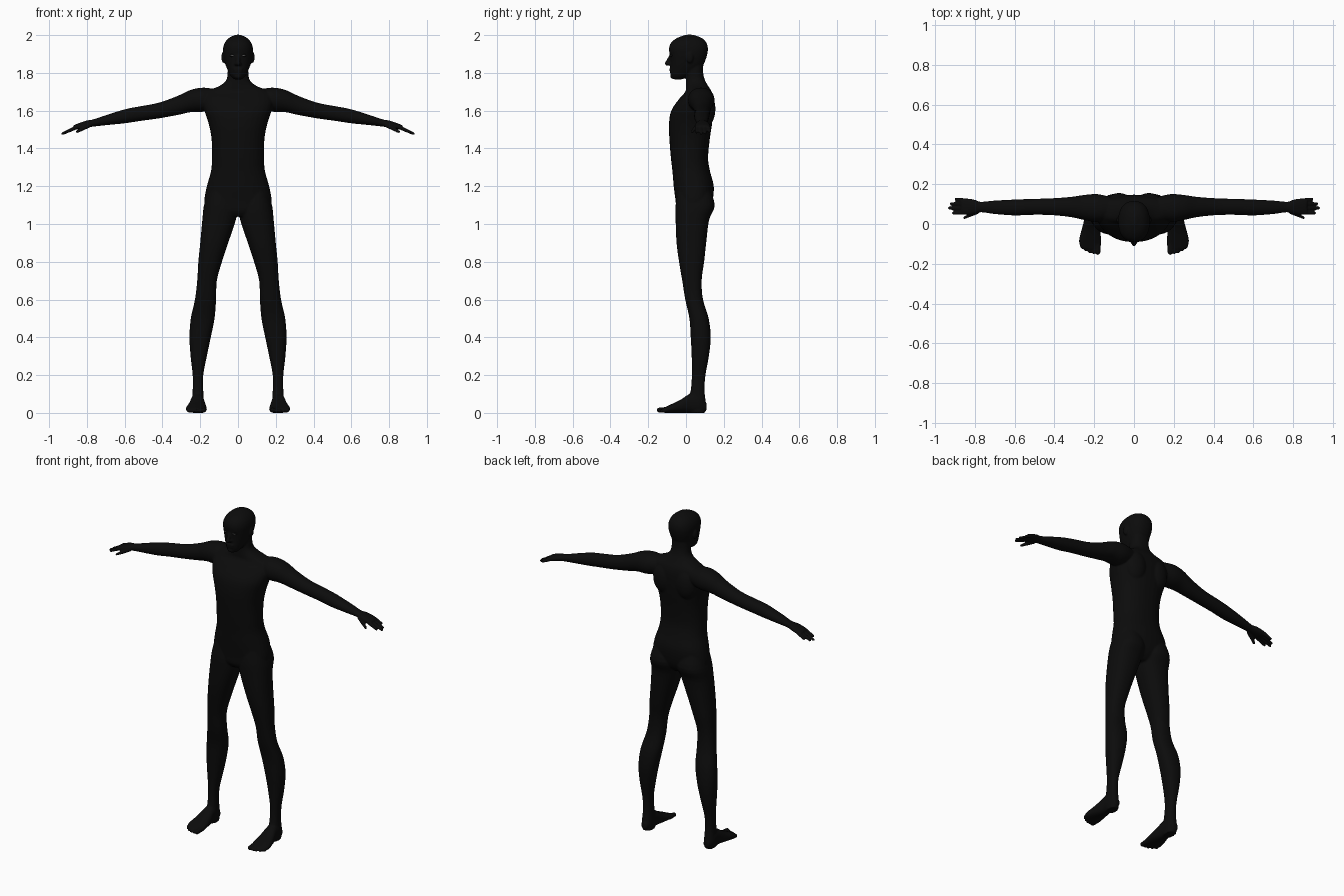
import bpy
import bmesh
import math
from mathutils import Matrix, Vector

cube = bpy.data.objects.get("Cube")
if cube:
    bpy.data.objects.remove(cube, do_unlink=True)


def make_material(name, value):
    mat = bpy.data.materials.new(name)
    mat.use_nodes = True
    colour = (value, value, value, 1)
    mat.diffuse_color = colour
    mat.node_tree.nodes["Principled BSDF"].inputs["Base Color"].default_value = colour
    return mat


black = make_material("matte black", .0035)
grey = make_material("eye grey", .25)


def smooth_rows(rows, steps=4):
    """Pass a smooth curve through the cross-section sizes."""
    rows = [Vector(r) for r in rows]
    result = []
    for i in range(len(rows) - 1):
        p, q = rows[i], rows[i + 1]
        before, after = rows[max(i - 1, 0)], rows[min(i + 2, len(rows) - 1)]
        for k in range(steps):
            t = k / steps
            result.append(p + (q - p) * t + t * (1 - t) * (
                (1 - t) * ((q - before) / 2 - (q - p))
                - t * ((after - p) / 2 - (q - p))))
    return result + [rows[-1]]


def loft(bm, rows, axis, side=1, power=2.3, count=32):
    """Rows hold a position on the axis, then low and high of both other axes."""
    order = {"x": (0, 2, 1), "y": (1, 0, 2), "z": (2, 0, 1)}[axis]
    rings = []
    for pos, u0, u1, v0, v1 in smooth_rows(rows):
        ring = []
        for k in range(count):
            a = math.tau * k / count
            c, s = math.cos(a), math.sin(a)
            u = math.copysign(abs(c) ** (2 / power), c)
            v = math.copysign(abs(s) ** (2 / power), s)
            co = Vector((0, 0, 0))
            co[order[0]] = pos
            co[order[1]] = (u0 + u1 + u * (u1 - u0)) / 2
            co[order[2]] = (v0 + v1 + v * (v1 - v0)) / 2
            co.x *= side
            ring.append(bm.verts.new(co))
        rings.append(ring)
    faces = [bm.faces.new(rings[0]), bm.faces.new(rings[-1][::-1])]
    for low, high in zip(rings, rings[1:]):
        for k in range(count):
            n = (k + 1) % count
            faces.append(bm.faces.new((low[k], high[k], high[n], low[n])))
    bmesh.ops.recalc_face_normals(bm, faces=faces)


def ball(bm, centre, size, side=1):
    x, y, z = centre
    place = Matrix.Translation((x * side, y, z)) @ Matrix.Diagonal((*size, 1))
    bmesh.ops.create_icosphere(bm, subdivisions=3, radius=1, matrix=place)


def digit(bm, start, end, r0, r1, side=1, beads=9):
    """Rounded, tapering rod for fingers, toes and facial features."""
    start, end = Vector(start), Vector(end)
    for k in range(beads):
        t = k / (beads - 1)
        ball(bm, start.lerp(end, t), [r0 + (r1 - r0) * t] * 3, side)


def finish(bm, name, mat):
    mesh = bpy.data.meshes.new(name)
    bm.to_mesh(mesh)
    bm.free()
    mesh.materials.append(mat)
    mesh.shade_smooth()
    obj = bpy.data.objects.new(name, mesh)
    bpy.context.collection.objects.link(obj)
    return obj


# Torso and neck: height, half width, front, back
torso = [
    (1.04, .09, -.03, .09),
    (1.07, .16, -.05, .12),
    (1.12, .178, -.055, .14),
    (1.2, .165, -.065, .147),
    (1.28, .143, -.072, .127),
    (1.35, .138, -.08, .117),
    (1.45, .14, -.088, .126),
    (1.53, .155, -.09, .138),
    (1.6, .178, -.078, .145),
    (1.66, .19, -.038, .145),
    (1.7, .17, -.004, .136),
    (1.73, .1, .0, .118),
    (1.76, .063, .0, .101),
    (1.8, .055, .0, .091),
    (1.85, .054, .0, .092),
]
# Head: height, half width, front, back
head = [
    (1.766, .022, -.066, -.02),
    (1.785, .04, -.08, .02),
    (1.81, .053, -.084, .06),
    (1.84, .065, -.083, .09),
    (1.87, .073, -.084, .104),
    (1.9, .078, -.087, .113),
    (1.93, .079, -.09, .116),
    (1.96, .07, -.079, .108),
    (1.985, .048, -.047, .083),
    (2.002, .012, .0, .038),
]
# Leg: height, inner, outer, front, back
leg = [
    (1.2, .03, .15, -.04, .12),
    (1.1, .003, .18, -.055, .152),
    (1.02, .012, .189, -.055, .122),
    (.9, .052, .2, -.05, .107),
    (.8, .085, .21, -.037, .096),
    (.7, .112, .216, -.02, .083),
    (.6, .116, .228, -.004, .09),
    (.5, .124, .25, .018, .12),
    (.4, .144, .257, .025, .131),
    (.3, .165, .251, .03, .121),
    (.2, .184, .24, .031, .103),
    (.12, .184, .24, .025, .098),
    (.05, .18, .245, .01, .105),
    (.0, .183, .24, .02, .1),
]
# Foot: depth, inner, outer, bottom, top
foot = [
    (.109, .195, .23, .012, .05),
    (.07, .182, .246, .0, .1),
    (.02, .178, .251, .0, .1),
    (-.03, .17, .264, .0, .069),
    (-.08, .165, .276, .0, .045),
    (-.112, .166, .272, .0, .03),
    (-.125, .17, .262, .003, .024),
]
# Arm and palm: reach, bottom, top, front, back
arm = [
    (.1, 1.62, 1.71, .03, .13),
    (.18, 1.595, 1.722, .01, .15),
    (.25, 1.592, 1.71, .02, .146),
    (.32, 1.577, 1.678, .035, .136),
    (.42, 1.559, 1.642, .045, .129),
    (.52, 1.545, 1.623, .046, .126),
    (.6, 1.533, 1.607, .043, .123),
    (.7, 1.523, 1.576, .05, .118),
    (.77, 1.515, 1.553, .059, .112),
    (.8, 1.51, 1.548, .051, .122),
    (.84, 1.502, 1.535, .045, .129),
    (.87, 1.499, 1.523, .048, .127),
]

body = bmesh.new()
for rows in (torso, head):
    loft(body, [(z, -w, w, front, back) for z, w, front, back in rows], "z")

# Nose, lips and chin
digit(body, (0, -.08, 1.892), (0, -.1, 1.85), .009, .012)
digit(body, (-.016, -.078, 1.818), (.016, -.078, 1.818), .01, .01)
digit(body, (-.014, -.076, 1.806), (.014, -.076, 1.806), .01, .01)
ball(body, (0, -.068, 1.782), (.022, .016, .014))

for side in (1, -1):
    loft(body, leg, "z", side)
    loft(body, foot, "y", side)
    loft(body, arm, "x", side, power=2.1)
    # Shoulder blade
    ball(body, (.075, .1, 1.61), (.07, .056, .1), side)
    # Ear, nostril and brow
    ball(body, (.078, .02, 1.882), (.01, .019, .03), side)
    ball(body, (.011, -.088, 1.847), (.009, .011, .008), side)
    digit(body, (.014, -.08, 1.912), (.046, -.066, 1.912), .009, .008, side)
    # Thumb, then the four fingers
    digit(body, (.79, .062, 1.522), (.852, .032, 1.488), .013, .008, side)
    for y, tip_y, reach in ((.057, .055, .908), (.079, .08, .928),
                            (.1, .102, .919), (.119, .124, .895)):
        digit(body, (.855, y, 1.512), (reach, tip_y, 1.53 - (reach - .8) * .4),
              .011, .0085, side)
    # Toes, large to small
    for i in range(5):
        x = .182 + i * .02
        size = .015 if i == 0 else .011 - i * .0005
        tip = -.142 + max(i - 1, 0) ** 2 * .0028
        digit(body, (x, -.1, .017), (x, tip, size), size, size * .9, side)

figure = finish(body, "body", black)

# Fuse the parts into one soft skin
skin = figure.modifiers.new("skin", "REMESH")
skin.mode = "VOXEL"
skin.voxel_size = .005
skin.use_smooth_shade = True
soften = figure.modifiers.new("soften", "SMOOTH")
soften.factor = .5
soften.iterations = 4

# Eyes with a thin pale sliver at the lids
for side, label in ((1, "left"), (-1, "right")):
    eye = bmesh.new()
    ball(eye, (.03, -.07, 1.893), (.015, .014, .01), side)
    finish(eye, label + "_eye", black)
    sliver = bmesh.new()
    ball(sliver, (.03, -.082, 1.893), (.009, .003, .002), side)
    finish(sliver, label + "_eye_sliver", grey)
